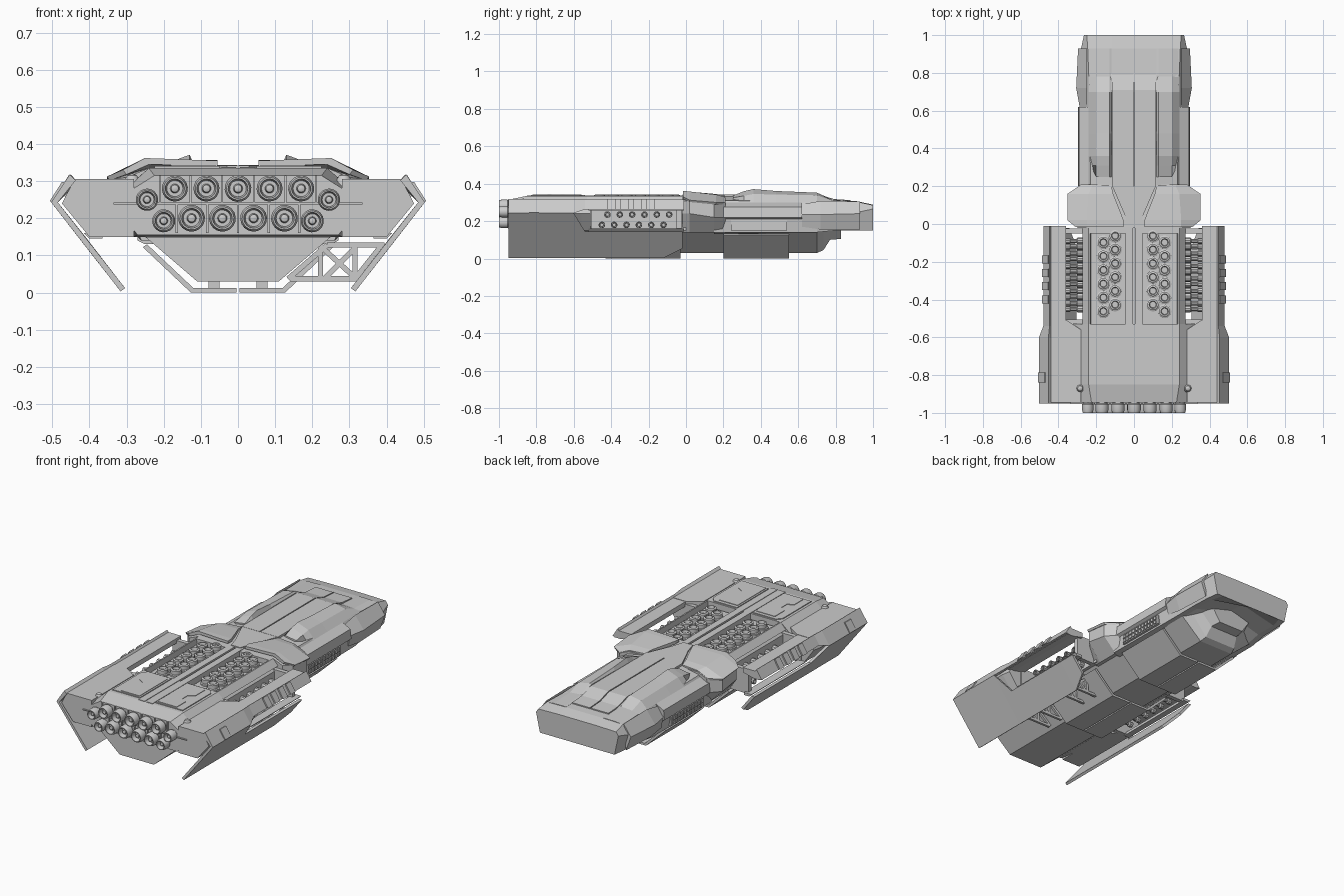
import bpy, bmesh
from math import cos, sin, pi
from mathutils import Vector


def finish(name, bm, mirror=False, smooth=False):
    bmesh.ops.recalc_face_normals(bm, faces=bm.faces[:])
    me = bpy.data.meshes.new(name)
    bm.to_mesh(me)
    bm.free()
    ob = bpy.data.objects.new(name, me)
    bpy.context.collection.objects.link(ob)
    if mirror:
        ob.modifiers.new("Mirror", 'MIRROR').use_mirror_merge = False
    if smooth:
        bpy.ops.object.select_all(action='DESELECT')
        bpy.context.view_layer.objects.active = ob
        ob.select_set(True)
        bpy.ops.object.shade_smooth_by_angle(angle=0.6)
    return ob


def add_loft(bm, rings):
    vs = [[bm.verts.new(p) for p in r] for r in rings]
    n = len(vs[0])
    for a, b in zip(vs, vs[1:]):
        for i in range(n):
            j = (i + 1) % n
            bm.faces.new((a[i], a[j], b[j], b[i]))
    bm.faces.new(vs[0])
    bm.faces.new(vs[-1])


def hull(name, sections):
    """Loft along y; each section is (y, half profile from top to bottom)."""
    bm = bmesh.new()
    add_loft(bm, [[(x, y, z) for x, z in h] + [(-x, y, z) for x, z in reversed(h) if x]
                  for y, h in sections])
    return finish(name, bm)


def side_loft(name, sections):
    """Off-centre loft along y, mirrored to the other side."""
    bm = bmesh.new()
    add_loft(bm, [[(x, y, z) for x, z in p] for y, p in sections])
    return finish(name, bm, True)


def plate(name, outline, z0, z1, mirror=True):
    bm = bmesh.new()
    add_loft(bm, [[(x, y, z) for x, y in outline] for z in (z0, z1)])
    return finish(name, bm, mirror)


def boxes(name, items, mirror=True):
    """Each item is x0, x1, y0, y1, z0, z1."""
    bm = bmesh.new()
    for x0, x1, y0, y1, z0, z1 in items:
        add_loft(bm, [[(x0, y0, z), (x1, y0, z), (x1, y1, z), (x0, y1, z)] for z in (z0, z1)])
    return finish(name, bm, mirror)


def lathes(name, profile, places, axis, mirror=True, seg=14):
    """Turned parts: profile of (radius, distance), places of (base point, scale)."""
    bm = bmesh.new()
    d = Vector(axis)
    u = d.orthogonal().normalized()
    v = d.cross(u)
    for c, s in places:
        add_loft(bm, [[Vector(c) + d * h + (u * cos(2 * pi * i / seg) + v * sin(2 * pi * i / seg)) * r * s
                       for i in range(seg)] for r, h in profile])
    return finish(name, bm, mirror, True)


def bars(name, segs, t, mirror=False):
    bm = bmesh.new()
    for a, b in segs:
        a, b = Vector(a), Vector(b)
        u = Vector((0, t, 0))
        v = (b - a).normalized().cross(u)
        add_loft(bm, [[p + u + v, p - u + v, p - u - v, p + u - v] for p in (a, b)])
    return finish(name, bm, mirror)


# rear hull, engine section and launcher section
full = [(.24, .335), (.35, .24), (.28, .15)]
hull("engine_hull", [(-.945, [(.225, .315), (.345, .24), (.27, .155)]), (-.85, full), (-.53, full)])
mid = [(.25, .30), (.27, .28), (.27, .15)]
hull("launcher_hull", [(-.53, mid), (0, mid)])
side_loft("launcher_rail", [(y, [(.228, .3), (.232, .335), (.24, .335), (.272, .3)]) for y in (-.53, 0)])
boxes("deck_spine", [(.006, .045, -.85, 0, .29, .338), (.045, .232, -.05, 0, .29, .335)])
boxes("tray_floor", [(.05, .225, -.52, -.04, .299, .306)])
plate("rear_deck_panel", [(.05, -.54), (.20, -.54), (.225, -.57), (.225, -.83), (.05, -.83)], .33, .34)
plate("rear_deck_hatch", [(.06, -.56), (.18, -.56), (.18, -.65), (.145, -.67), (.145, -.72), (.18, -.74),
                          (.18, -.82), (.06, -.82)], .338, .343)

# lower hull with chin under the nose
low = [(.25, .15), (.11, .03)]
hull("lower_hull", [(-.93, low), (.70, low), (.735, [(.2, .16), (.1, .045)]), (.77, [(.17, .18), (.09, .1)]),
                    (.83, [(.15, .21), (.08, .105)])])

# keel armour wrapped around the lower hull with a small gap
for n, y0, y1 in (("rear", -.43, -.03), ("fore", .2, .55)):
    side_loft(n + "_keel_armour", [(y, [(.245, .13), (.12, .012), (.004, .012), (.004, 0), (.127, 0), (.256, .122)])
                                   for y in (y0, y1)])
    boxes(n + "_keel_mounts", [(.05, .08, y, y + .02, .01, .04) for y in (y0 + .08, y1 - .1)])

# engines
nozzle = [(.8, 0), (.85, .02), (1, .025), (1, .055), (.86, .07), (.74, .07), (.62, .04), (.36, .04), (.28, .058), (.12, .06)]
spots = [(.085, .28, .035), (.17, .28, .035), (.245, .25, .03), (.042, .2, .036), (.125, .2, .036), (.2, .193, .031)]
spots = [(s * x, z, r) for x, z, r in spots for s in (1, -1)] + [(0, .28, .036)]
lathes("engines", nozzle, [((x, -.93, z), r) for x, z, r in spots], (0, -1, 0), False, 18)
boxes("engine_dividers", [(-.335, .335, -.952, -.94, .237, .243)]
      + [(x - .003, x + .003, -.952, -.94, .243, .315) for x in (-.21, -.128, -.043, .043, .128, .21)]
      + [(x - .003, x + .003, -.952, -.94, .16, .237) for x in (-.165, -.083, 0, .083, .165)], False)

# vertical launch tubes in the two trays
tube = [(1.1, 0), (1.1, .012), (.9, .015), (.9, .036), (.7, .04), (.6, .04), (.5, .025), (.2, .025)]
lathes("launch_tubes", tube, [((.162, -.097 - .073 * i, .302), .033) for i in range(6)]
       + [((.1, -.062 - .073 * i, .302), .033) for i in range(6)], (0, 0, 1))

# collar between the rear and fore hull
hull("collar", [(-.02, [(.24, .335), (.30, .31), (.30, .24), (.26, .14)]),
                (.02, [(.24, .335), (.34, .305), (.34, .24), (.26, .14)]),
                (.15, [(.24, .33), (.34, .30), (.34, .22), (.26, .14)]),
                (.21, [(.22, .325), (.28, .30), (.285, .22), (.25, .14)])])
side_loft("collar_armour", [(-.015, [(.055, .34), (.055, .355), (.25, .362), (.31, .33), (.30, .318), (.24, .345)]),
                            (.02, [(.055, .34), (.055, .357), (.25, .358), (.353, .312), (.345, .302), (.24, .335)]),
                            (.16, [(.11, .325), (.11, .345), (.24, .342), (.352, .30), (.345, .288), (.24, .32)]),
                            (.205, [(.12, .32), (.12, .337), (.22, .33), (.285, .30), (.28, .288), (.22, .31)])])
plate("neck_plate", [(-.03, -.02), (.03, -.02), (.05, .05), (.115, .2), (-.115, .2), (-.05, .05)], .32, .342, False)

# fore hull with a hollow underside at the nose
hull("fore_hull", [
    (.15, [(.12, .33), (.23, .31), (.28, .23), (.27, .14), (.25, .13), (0, .13)]),
    (.70, [(.12, .335), (.235, .305), (.28, .23), (.265, .14), (.23, .14), (0, .15)]),
    (.80, [(.12, .31), (.24, .30), (.28, .24), (.255, .15), (.22, .15), (0, .21)]),
    (.93, [(.12, .303), (.245, .30), (.28, .25), (.25, .15), (.22, .15), (0, .2)]),
    (1.0, [(.12, .288), (.25, .285), (.265, .265), (.24, .15), (.20, .15), (0, .15)])])
plate("spine_deck", [(.003, .2), (.117, .2), (.117, .71), (.003, .71)], .32, .343)
side_loft("nose_deck", [(y, [(.003, z - .02), (.003, z), (.117, z), (.117, z - .02)])
                        for y, z in ((.71, .343), (.79, .318), (.88, .312))])
side_loft("deck_hump", [(y, [(.12, .29), (.12, z0), (.13, z1), (.20, z2), (b, .30)]) for y, b, z0, z1, z2 in (
    (.25, .17, .332, .336, .325), (.31, .23, .335, .36, .335), (.36, .24, .345, .371, .345),
    (.48, .24, .344, .361, .342), (.70, .24, .345, .352, .338), (.78, .24, .312, .316, .311),
    (.93, .235, .304, .305, .304))])

# armour along the flanks of the nose
side_loft("nose_side_armour", [(.62, [(.25, .29), (.288, .235), (.275, .17)]),
                               (.72, [(.25, .308), (.306, .235), (.275, .155)]),
                               (.93, [(.25, .305), (.296, .24), (.265, .155)])])
side_loft("flank_armour", [(y, [(.24, .30), (.29, .275), (.296, .22), (.28, .21)]) for y in (.2, .62)])

# broadside gun ports in the fore hull
boxes("port_frame", [(.26, .282, .24, .54, .15, .205)])
boxes("gun_ports", [(.27, .288, .25 + .026 * i, .268 + .026 * i, z, z + .018)
                    for i in range(11) for z in (.156, .181)])

# side nacelles: solid rear block, open beam ahead of it
block = [(.28, .305), (.44, .305), (.474, .24), (.40, .15), (.28, .15)]
side_loft("nacelle_block", [(-.945, block), (-.56, block),
                            (-.51, [(.355, .305), (.44, .305), (.465, .24), (.40, .15), (.355, .15)])])
beam = [(.36, .303), (.44, .303), (.468, .258), (.43, .258), (.36, .275)]
side_loft("nacelle_beam", [(y, beam) for y in (-.52, -.01)])
side_loft("nacelle_lower_rail", [(y, [(.365, .16), (.415, .16), (.40, .145), (.365, .145)]) for y in (-.52, -.01)])
boxes("nacelle_links", [(.26, .385, y, y + .025, .15, .29) for y in (-.05, -.53)])

# outer wing armour: folded plate with a long gun slot
fold = [(.437, .302), (.453, .318), (.503, .243), (.485, .243)]
lower = [(.485, .243), (.503, .243), (.316, .003), (.304, .012)]
slot_low = [(.407, .145), (.427, .145), (.316, .003), (.304, .012)]
slot_top = [(.434, .295), (.447, .315), (.48, .262), (.466, .262)]
side_loft("wing_upper_armour", [(-.95, fold), (-.60, fold), (-.54, slot_top), (-.01, slot_top)])
side_loft("wing_lower_armour", [(-.95, lower), (-.60, lower), (-.54, slot_low), (-.12, slot_low),
                                (-.02, slot_low[:2] + [(.355, .053), (.343, .062)])])

# clamps that follow the slope of the armour
for i, y in enumerate((-.42, -.35, -.28, -.21)):
    side_loft("beam_clamp_%d" % i, [(t, [(x + .008, z + .002) for x, z in slot_top]) for t in (y, y + .042)])
side_loft("rear_clamp", [(t, [(.46, .295), (.474, .298), (.507, .246), (.49, .24)]) for t in (-.84, -.785)])

# broadside guns inside the slot
gun = [(1, 0), (1, .05), (.6, .055), (.6, .085), (.9, .09), (.9, .11), (.6, .11), (.5, .095)]
lathes("side_guns", gun, [((.25, -.43 + .066 * i + dy, z), .018) for i in range(6)
                         for z, dy in ((.235, .01), (.18, -.02))], (1, 0, 0), True, 10)

# truss frames holding the right wing
frame = [(.24, .128, .395, .128), (.14, .037, .335, .037), (.222, .037, .222, .128), (.315, .037, .315, .128),
         (.222, .125, .315, .04), (.235, .04, .315, .12), (.135, .037, .24, .128), (.315, .037, .385, .125)]
bars("wing_truss", [((a, y, b), (c, y, d)) for y in (-.14, -.24, -.46, -.56) for a, b, c, d in frame], .007)

# rear deck knobs
lathes("deck_knobs", [(1, 0), (1, .015), (.6, .03), (.1, .035)], [((.285, -.87, .285), .022)], (0, 0, 1))
